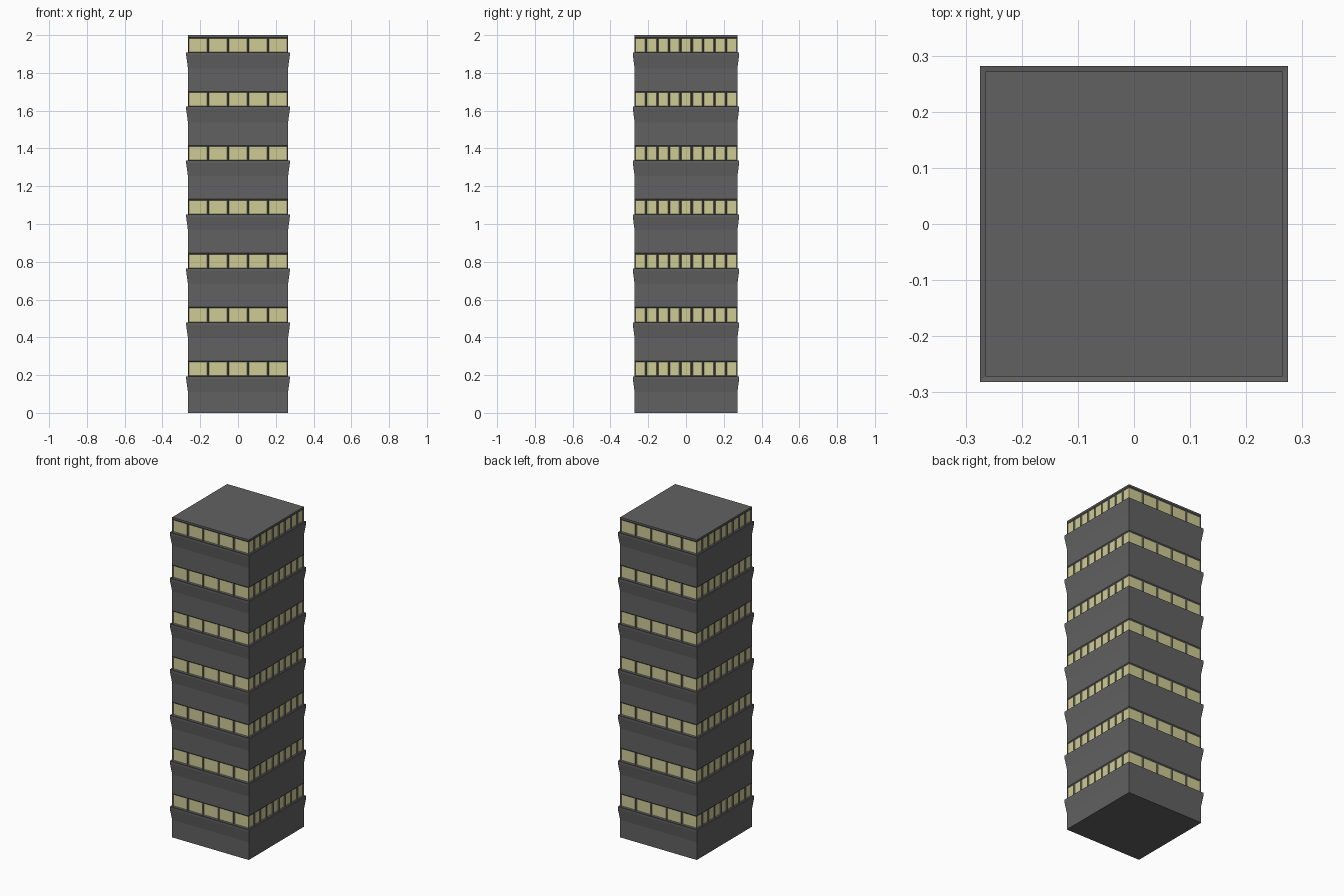
import bpy, bmesh

if "Cube" in bpy.data.objects:
    bpy.data.objects.remove(bpy.data.objects["Cube"])

FLOORS = 7
H = 2.0 / FLOORS
HX, HY = 0.265, 0.272          # wall half sizes
LIP = 0.0095                   # ledge overhang
SILL, HEAD = 0.191, 0.274      # window row limits within a floor

glass = bpy.data.materials.new("window_glass")
glass.diffuse_color = (0.62, 0.60, 0.30, 1)
glass.use_nodes = True
glass.node_tree.nodes["Principled BSDF"].inputs["Base Color"].default_value = glass.diffuse_color
wall = bpy.data.materials.new("dark_wall")
wall.diffuse_color = (0.12, 0.12, 0.12, 1)
wall.use_nodes = True
wall.node_tree.nodes["Principled BSDF"].inputs["Base Color"].default_value = wall.diffuse_color


def ring(bm, z, out, nx=1, ny=1):
    """Rectangular loop of verts, sides split into nx / ny parts."""
    x, y = HX + out, HY + out
    corners = [(-x, -y), (x, -y), (x, y), (-x, y)]
    verts = []
    for k in range(4):
        a, b = corners[k], corners[(k + 1) % 4]
        n = ny if k % 2 else nx
        for i in range(n):
            t = i / n
            verts.append(bm.verts.new((a[0] + (b[0] - a[0]) * t,
                                       a[1] + (b[1] - a[1]) * t, z)))
    return verts


def skin(bm, lo, hi):
    """Quads between two matching loops."""
    n = len(lo)
    return [bm.faces.new((lo[i], lo[(i + 1) % n], hi[(i + 1) % n], hi[i]))
            for i in range(n)]


def finish(bm, name):
    mesh = bpy.data.meshes.new(name)
    bm.to_mesh(mesh)
    bm.free()
    mesh.materials.append(wall)
    mesh.materials.append(glass)
    bpy.context.collection.objects.link(bpy.data.objects.new(name, mesh))


for f in range(FLOORS):
    z0 = f * H

    # Plain wall flaring out to a ledge below the windows
    bm = bmesh.new()
    profile = [(0, 0), (0.11, 0), (0.18, LIP), (0.193, LIP), (SILL, 0)]
    loops = [ring(bm, z0 + z, out) for z, out in profile]
    for lo, hi in zip(loops, loops[1:]):
        skin(bm, lo, hi)
    if f == 0:
        bm.faces.new(loops[0][::-1])
    finish(bm, f"wall_and_ledge_{f + 1}")

    # Window row: 5 panes front/back, 9 on the sides, each slightly recessed
    bm = bmesh.new()
    loops = [ring(bm, z0 + z, 0, 5, 9) for z in (SILL, HEAD, H)]
    panes = skin(bm, loops[0], loops[1])
    skin(bm, loops[1], loops[2])
    if f == FLOORS - 1:
        bm.faces.new(loops[2])
    bm.normal_update()
    bmesh.ops.inset_individual(bm, faces=panes, thickness=0.008, depth=-0.005)
    for p in panes:
        p.material_index = 1
    finish(bm, f"window_row_{f + 1}")
